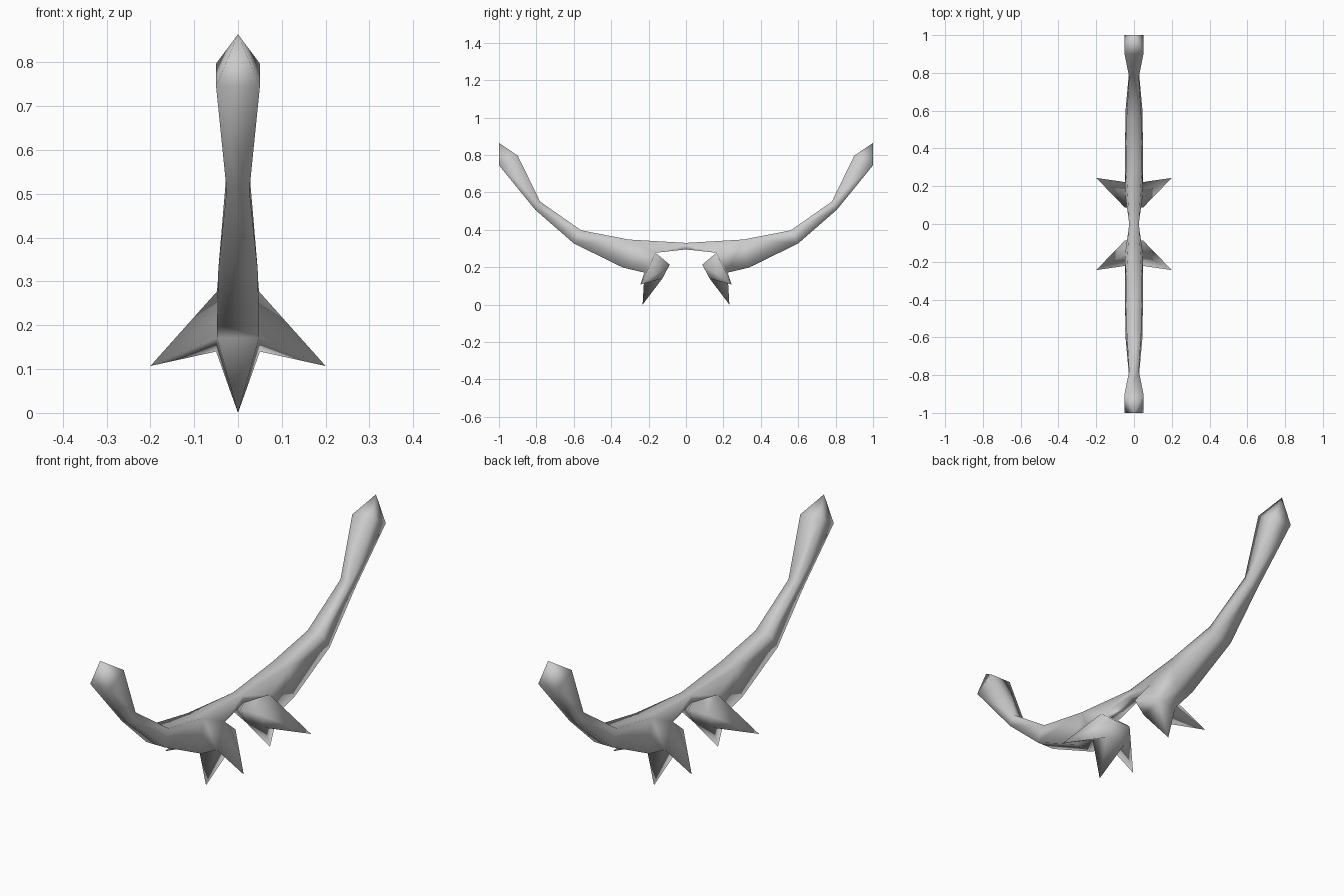
import bpy, bmesh

cube = bpy.data.objects.get("Cube")
if cube:
    bpy.data.objects.remove(cube, do_unlink=True)

# One flat grey
grey = bpy.data.materials.new("plain grey")
grey.use_nodes = True
colour = (0.6, 0.6, 0.6, 1)
grey.diffuse_color = colour
grey.node_tree.nodes["Principled BSDF"].inputs["Base Color"].default_value = colour

bm = bmesh.new()


def pair(half_width, y, z):
    """Left and right corner of the square-section body."""
    return [bm.verts.new((s * half_width, y, z)) for s in (1, -1)]


def strip(edges):
    """Faces across the body between successive corner pairs."""
    for a, b in zip(edges, edges[1:]):
        bm.faces.new((a[0], a[1], b[1], b[0]))


def sides(*corners):
    """The same side face on the left and on the right."""
    for i in (0, 1):
        bm.faces.new([c[i] for c in corners])


def spike(base, tip):
    """Pyramid over a loop of base corners."""
    point = bm.verts.new(tip)
    for a, b in zip(base, base[1:] + base[:1]):
        bm.faces.new((a, b, point))


# Upper and lower edges of the body, from the middle to one raised end
top = [pair(*p) for p in ((.025, 0, .33), (.042, .307, .348), (.039, .56, .397),
                          (.026, .78, .551), (.05, .9, .797))]
low = [pair(*p) for p in ((.025, 0, .295), (.048, .337, .198), (.045, .6, .327),
                          (.026, .807, .508), (.05, 1, .745))]
# Leg stub corners: inner top, inner tip, underside, outer
leg = [pair(*p) for p in ((.048, .163, .277), (.048, .087, .214),
                          (.05, .126, .14), (.048, .222, .171))]

# Back and belly
strip(top)
strip([low[0]] + leg[:3])
strip([leg[3]] + low[1:])

# Flanks
sides(top[0], top[1], leg[0], low[0])
sides(top[1], low[1], leg[3], leg[0])
for i in (1, 2, 3):
    sides(top[i], top[i + 1], low[i + 1], low[i])

# Pointed end cap, centre claw and two side claws
spike([top[4][0], top[4][1], low[4][1], low[4][0]], (0, 1, .864))
spike([leg[2][0], leg[2][1], leg[3][1], leg[3][0]], (0, .232, 0))
for i, s in enumerate((1, -1)):
    spike([c[i] for c in leg], (s * .2, .244, .107))

# The other end is a mirror image
bmesh.ops.mirror(bm, geom=bm.verts[:] + bm.edges[:] + bm.faces[:],
                 axis='Y', merge_dist=0.001)
bmesh.ops.remove_doubles(bm, verts=bm.verts[:], dist=0.001)
bmesh.ops.recalc_face_normals(bm, faces=bm.faces[:])
for face in bm.faces:
    face.smooth = True

mesh = bpy.data.meshes.new("curved_body_with_claws")
bm.to_mesh(mesh)
bm.free()
mesh.materials.append(grey)
body = bpy.data.objects.new("curved_body_with_claws", mesh)
bpy.context.collection.objects.link(body)
